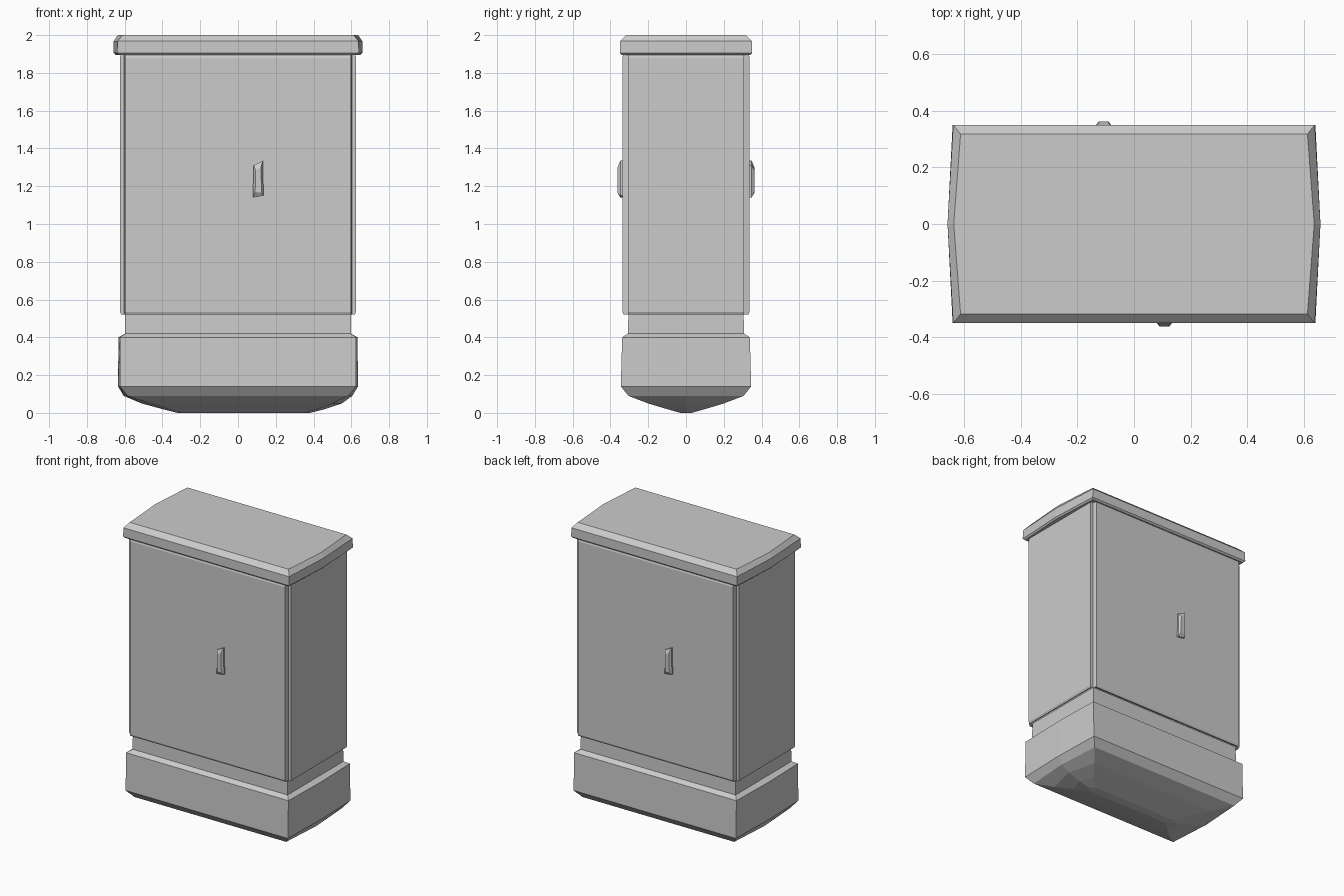
import bpy, bmesh

if "Cube" in bpy.data.objects:
    bpy.data.objects.remove(bpy.data.objects["Cube"])


def plan_block(hx, hy, bulge=0.0, cx=0.0):
    """Rectangular outline whose two ends bow outwards at the middle."""
    return [(cx + x, y) for x, y in (
        (-hx, -hy), (hx, -hy), (hx + bulge, 0), (hx, hy), (-hx, hy), (-hx - bulge, 0))]


def plan_panels(hx, hy, px=0.603, py=0.308):
    """Outline of four raised panels with a recessed notch at each corner."""
    corner = [(px - 0.006, hy), (px, py), (hx, py)]
    pts = []
    for sx, sy, order in ((-1, -1, -1), (1, -1, 1), (1, 1, -1), (-1, 1, 1)):
        pts += [(sx * x, sy * y) for x, y in corner[::order]]
    return pts


def loft(name, rings, cap_bottom=False, cap_top=False):
    """Skin a list of (z, outline) rings, listed from bottom to top."""
    bm = bmesh.new()
    loops = [[bm.verts.new((x, y, z)) for x, y in pts] for z, pts in rings]
    n = len(loops[0])
    for a, b in zip(loops, loops[1:]):
        for i in range(n):
            j = (i + 1) % n
            bm.faces.new((a[i], a[j], b[j], b[i]))
    if cap_bottom:
        bm.faces.new(loops[0][::-1])
    if cap_top:
        bm.faces.new(loops[-1])
    mesh = bpy.data.meshes.new(name)
    bm.to_mesh(mesh)
    bm.free()
    obj = bpy.data.objects.new(name, mesh)
    bpy.context.collection.objects.link(obj)
    return obj


# Plinth with rounded underside and the recessed neck above it
loft("plinth", [
    (0.00, plan_block(0.32, 0.03, 0.03, 0.03)),
    (0.02, plan_block(0.39, 0.10, 0.04, 0.03)),
    (0.05, plan_block(0.48, 0.20, 0.05, 0.02)),
    (0.09, plan_block(0.585, 0.305, 0.02)),
    (0.14, plan_block(0.625, 0.345, 0.01)),
    (0.40, plan_block(0.625, 0.338, 0.008)),
    (0.42, plan_block(0.597, 0.307)),
    (0.53, plan_block(0.597, 0.305)),
], cap_bottom=True)

# Cabinet body: flat panels with notched corners
loft("cabinet_body", [
    (0.53, plan_panels(0.604, 0.309)),
    (0.522, plan_panels(0.618, 0.331)),
    (0.535, plan_panels(0.625, 0.337)),
    (1.88, plan_panels(0.625, 0.337)),
    (1.90, plan_panels(0.620, 0.330)),
])

# Overhanging lid with bevelled rim and bowed ends
loft("lid", [
    (1.895, plan_block(0.605, 0.31)),
    (1.895, plan_block(0.630, 0.340, 0.018)),
    (1.905, plan_block(0.640, 0.350, 0.018)),
    (1.968, plan_block(0.638, 0.350, 0.020)),
    (2.00, plan_block(0.612, 0.317, 0.024)),
], cap_top=True)


# Door handles, one on each long face, tapering outwards
def handle(name, side):
    x = -side * 0.107
    outline = [(-0.028, 1.14), (0.028, 1.15), (0.024, 1.335), (-0.024, 1.31)]
    inner = [(-0.016, 1.17), (0.018, 1.165), (0.014, 1.30), (-0.014, 1.285)]
    obj = loft(name, [(0.33, outline), (0.348, outline), (0.362, inner)], cap_top=True)
    # Lofted flat, then stood up against the door
    for v in obj.data.vertices:
        u, h, d = v.co
        v.co = (x - side * u, side * d, h)


handle("front_handle", -1)
handle("back_handle", 1)
